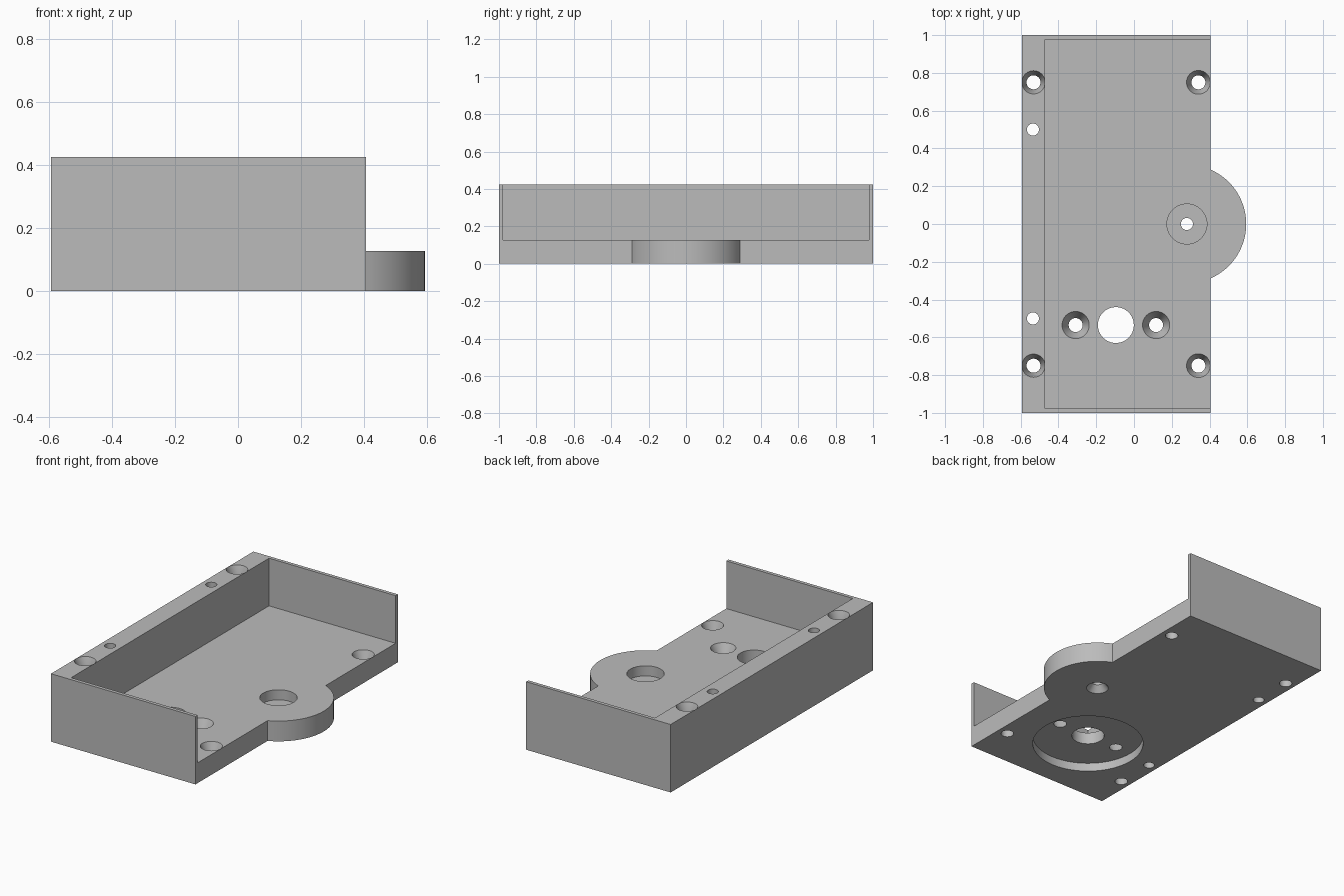
import bpy, bmesh, math

cube = bpy.data.objects.get("Cube")
if cube:
    bpy.data.objects.remove(cube, do_unlink=True)

LEFT, RIGHT, HALF, TOP, FLOOR = -0.594, 0.406, 1.0, 0.425, 0.127
BOSS_X, BOSS_R = 0.28, 0.314

grey = bpy.data.materials.new("plain_grey")
grey.use_nodes = True
colour = (0.5, 0.5, 0.5, 1)
grey.diffuse_color = colour
grey.node_tree.nodes["Principled BSDF"].inputs["Base Color"].default_value = colour


def make_object(name, bm):
    bmesh.ops.recalc_face_normals(bm, faces=bm.faces)
    mesh = bpy.data.meshes.new(name)
    bm.to_mesh(mesh)
    bm.free()
    mesh.materials.append(grey)
    obj = bpy.data.objects.new(name, mesh)
    bpy.context.collection.objects.link(obj)
    return obj


def prism(name, outline, z0, z1):
    """Extrude a flat outline upwards."""
    bm = bmesh.new()
    face = bm.faces.new([bm.verts.new((x, y, z0)) for x, y in outline])
    new = bmesh.ops.extrude_face_region(bm, geom=[face])["geom"]
    verts = [v for v in new if isinstance(v, bmesh.types.BMVert)]
    bmesh.ops.translate(bm, verts=verts, vec=(0, 0, z1 - z0))
    return make_object(name, bm)


def lathe(name, x, y, profile, sides=48):
    """Turn (radius, height) pairs around an upright axis into a closed solid."""
    bm = bmesh.new()
    rings = []
    for r, z in profile:
        angles = [2 * math.pi * i / sides for i in range(sides)]
        rings.append([bm.verts.new((x + r * math.cos(a), y + r * math.sin(a), z))
                      for a in angles])
    for low, high in zip(rings, rings[1:]):
        for i in range(sides):
            j = (i + 1) % sides
            bm.faces.new((low[i], low[j], high[j], high[i]))
    bm.faces.new(rings[0])
    bm.faces.new(rings[-1])
    return make_object(name, bm)


# Plate outline with the round lobe on one long side
half_angle = math.acos((RIGHT - BOSS_X) / BOSS_R)
steps = 40
outline = [(LEFT, -HALF), (RIGHT, -HALF)]
for i in range(steps + 1):
    a = half_angle * (2 * i / steps - 1)
    outline.append((BOSS_X + BOSS_R * math.cos(a), BOSS_R * math.sin(a)))
outline += [(RIGHT, HALF), (LEFT, HALF)]
tray = prism("tray_body", outline, 0, TOP)

# Open pocket that leaves one thick wall and two thin end walls
inner = HALF - 0.022
cutters = [prism("pocket_cutter",
                 [(-0.47, -inner), (1, -inner), (1, inner), (-0.47, inner)], FLOOR, 1)]


def tapered_hole(x, y, surface, r):
    small = 0.037
    cutters.append(lathe("tapered_hole_cutter", x, y,
                         [(small, -0.1), (small, surface - 0.07),
                          (r, surface), (r, surface + 0.1)]))


# Lobe hole: counterbore above, flare below
cutters.append(lathe("lobe_hole_cutter", BOSS_X, 0,
                     [(0.064, -0.1), (0.064, 0), (0.032, 0.04),
                      (0.032, 0.064), (0.106, 0.064), (0.106, 0.3)]))

# Round recess underneath with its central hole
cutters.append(lathe("recess_cutter", -0.096, -0.535,
                     [(0.324, -0.1), (0.324, 0.053), (0.095, 0.053), (0.095, 0.3)], 64))
for x in (-0.309, 0.117):
    tapered_hole(x, -0.535, FLOOR, 0.072)

# Corner screw holes and plain holes in the thick wall
for side in (-1, 1):
    tapered_hole(-0.532, side * 0.75, TOP, 0.0615)
    tapered_hole(0.341, side * 0.75, FLOOR, 0.063)
    cutters.append(lathe("wall_hole_cutter", -0.535, side * 0.5,
                         [(0.032, -0.1), (0.032, 1)]))

# Cut everything out of the body
bpy.context.view_layer.objects.active = tray
tray.select_set(True)
for cutter in cutters:
    cutter.hide_render = True
    mod = tray.modifiers.new("cut", "BOOLEAN")
    mod.operation = "DIFFERENCE"
    mod.solver = "EXACT"
    mod.object = cutter
    bpy.ops.object.modifier_apply(modifier=mod.name)
    bpy.data.objects.remove(cutter, do_unlink=True)

bpy.ops.object.shade_smooth_by_angle(angle=math.radians(20))
